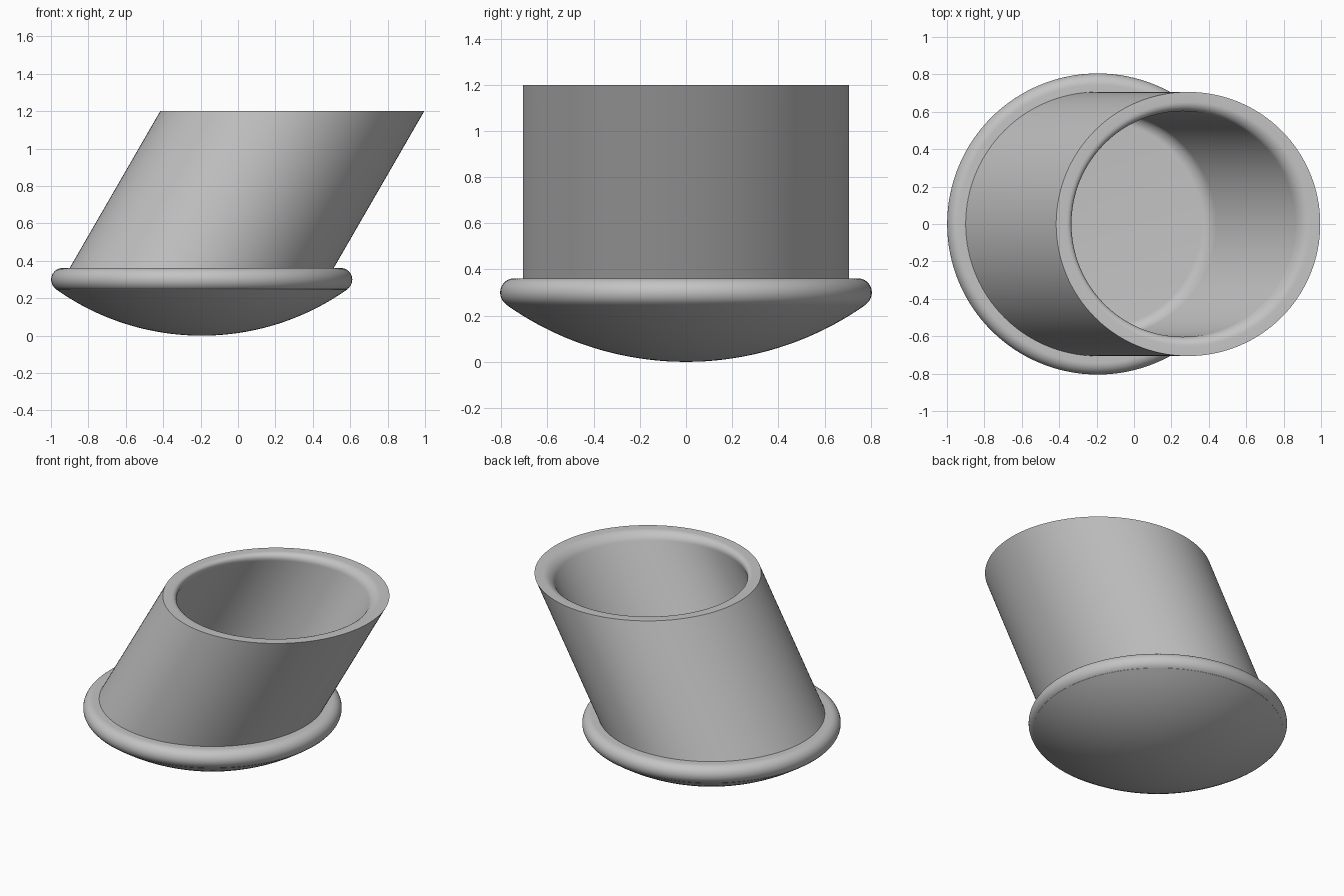
import bpy, bmesh, math

cube = bpy.data.objects.get("Cube")
if cube:
    bpy.data.objects.remove(cube, do_unlink=True)

SEGMENTS = 128
CENTRE_X = -0.194               # centre of the base
LEDGE, TOP = 0.362, 1.2         # heights of the flange top and tube mouth
LEAN = math.tan(math.radians(30))

grey = bpy.data.materials.new("plain_grey")
grey.use_nodes = True
colour = (0.55, 0.55, 0.55, 1)
grey.diffuse_color = colour
grey.node_tree.nodes["Principled BSDF"].inputs["Base Color"].default_value = colour


def arc(cr, cz, radius, start, end, steps):
    """Points (r, z) on an arc; angles in degrees from the outward direction."""
    angles = [math.radians(start + (end - start) * i / steps) for i in range(steps + 1)]
    return [(cr + radius * math.cos(a), cz + radius * math.sin(a)) for a in angles]


def lathe(name, profile, lean=0):
    """Revolve a profile, sliding each ring sideways with height."""
    bm = bmesh.new()
    rings = []
    for r, z in profile:
        cx = CENTRE_X + lean * (z - LEDGE)
        count = SEGMENTS if r > 1e-4 else 1
        rings.append([bm.verts.new((cx + r * math.cos(math.tau * i / SEGMENTS),
                                    r * math.sin(math.tau * i / SEGMENTS), z))
                      for i in range(count)])
    for a, b in zip(rings, rings[1:]):
        for i in range(SEGMENTS):
            j = (i + 1) % SEGMENTS
            corners = [a[i % len(a)], a[j % len(a)], b[j % len(b)], b[i % len(b)]]
            bm.faces.new(list(dict.fromkeys(corners)))
    mesh = bpy.data.meshes.new(name)
    bm.to_mesh(mesh)
    bm.free()
    mesh.materials.append(grey)
    obj = bpy.data.objects.new(name, mesh)
    bpy.context.collection.objects.link(obj)
    bpy.ops.object.select_all(action="DESELECT")
    obj.select_set(True)
    bpy.context.view_layer.objects.active = obj
    bpy.ops.object.shade_smooth_by_angle(angle=math.radians(30))
    return obj


# Domed underside running into a rounded flange, closed inside the tube
dome_radius = 1.348
dome = arc(0, dome_radius, dome_radius, -90, -54.7, 20)
flange = arc(0.743, 0.3, LEDGE - 0.3, -54.7, 90, 16)
lathe("domed_base", dome + flange + [(0.69, LEDGE), (0, LEDGE - 0.02)])

# Leaning tube with a softened mouth and a filleted flat floor
OUTER, INNER, FILLET = 0.706, 0.603, 0.05
mouth = arc(INNER + FILLET, TOP - FILLET, FILLET, 90, 180, 8)
floor = arc(INNER - FILLET, LEDGE + FILLET, FILLET, 0, -90, 8)
lathe("leaning_tube", [(OUTER, LEDGE), (OUTER, TOP)] + mouth + floor + [(0, LEDGE)], LEAN)
